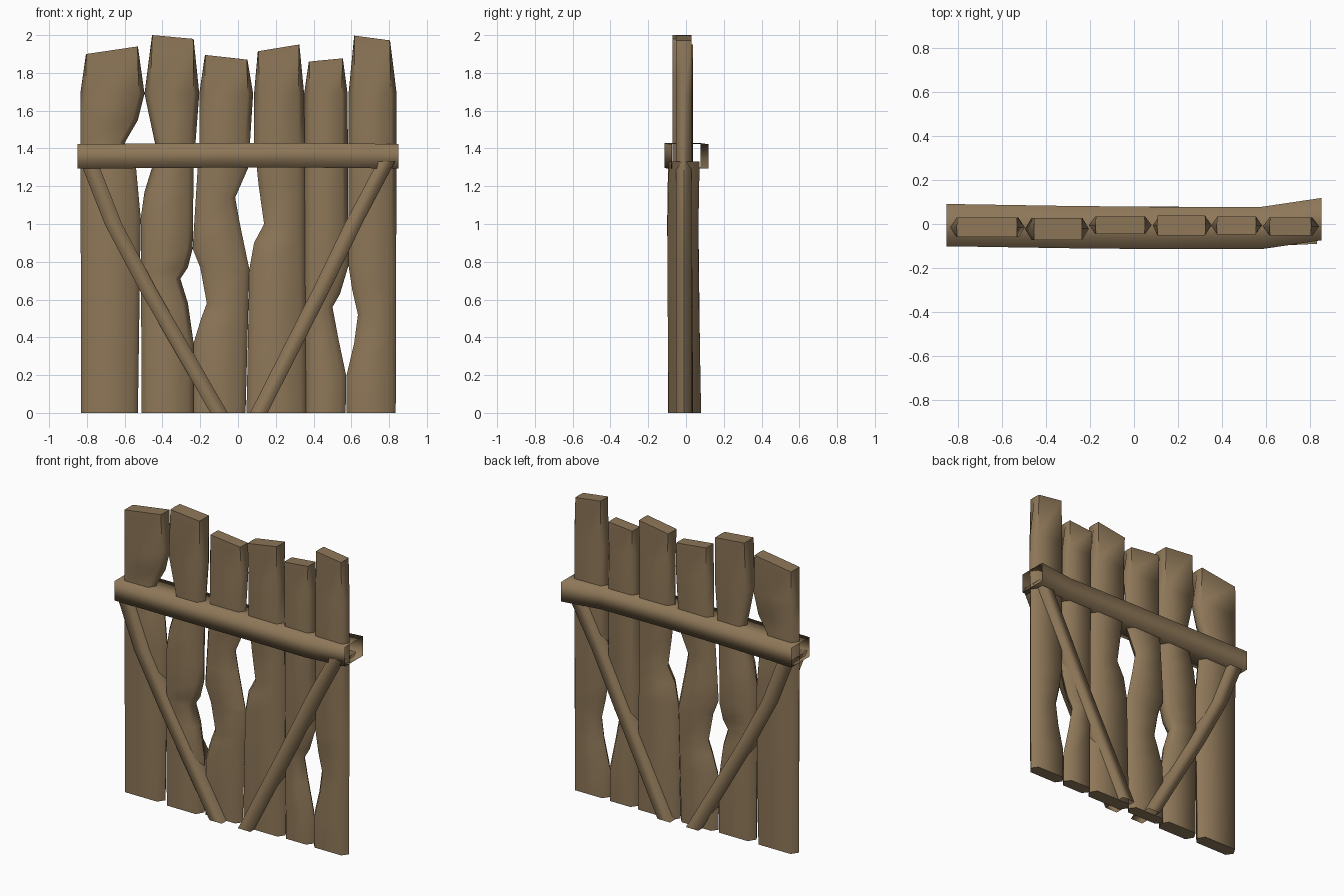
import bpy, math

if "Cube" in bpy.data.objects:
    bpy.data.objects.remove(bpy.data.objects["Cube"])

wood = bpy.data.materials.new("weathered brown wood")
wood.diffuse_color = (0.27, 0.185, 0.098, 1)
wood.use_nodes = True
wood.node_tree.nodes["Principled BSDF"].inputs["Base Color"].default_value = wood.diffuse_color


def loft(name, rings, caps):
    """Skin a list of equal closed rings; optionally cap both ends."""
    n = len(rings[0])
    verts = [p for r in rings for p in r]
    faces = []
    for k in range(len(rings) - 1):
        for i in range(n):
            j = (i + 1) % n
            faces.append((k * n + i, k * n + j, (k + 1) * n + j, (k + 1) * n + i))
    if caps:
        faces.append(tuple(reversed(range(n))))
        faces.append(tuple(range(len(verts) - n, len(verts))))
    me = bpy.data.meshes.new(name)
    me.from_pydata(verts, [], faces)
    me.materials.append(wood)
    ob = bpy.data.objects.new(name, me)
    bpy.context.collection.objects.link(ob)
    bpy.ops.object.select_all(action='DESELECT')
    ob.select_set(True)
    bpy.context.view_layer.objects.active = ob
    if caps:
        bpy.ops.object.shade_smooth_by_angle(angle=math.radians(61))
    else:
        bpy.ops.object.shade_smooth()
    return ob


def at(path, z):
    """Linear interpolation along a (z, x) edge path."""
    for (z0, x0), (z1, x1) in zip(path, path[1:]):
        if z <= z1:
            return x0 + (x1 - x0) * (z - z0) / (z1 - z0)
    return path[-1][1]


def plank(name, yf, yb, left, right, top):
    """Six-sided plank between two wavy edges, pinched to a slanted top."""
    ym = (yf + yb) / 2
    b = 0.03

    def ring(xl, xr, zl, zr, b):
        return [(xl, ym, zl), (xl + b, yf, zl), (xr - b, yf, zr),
                (xr, ym, zr), (xr - b, yb, zr), (xl + b, yb, zl)]
    zs = sorted({z for z, _ in left} | {z for z, _ in right})
    rings = [ring(at(left, z), at(right, z), z, z, b) for z in zs]
    xl, zl, xr, zr = top
    rings.append(ring(xl, xr, zl, zr, 0.002))
    loft(name, rings, True)


# upright planks, left to right
plank("plank_1", -0.06, 0.03,
      [(0, -.83), (1.69, -.835)],
      [(0, -.53), (1.03, -.515), (1.3, -.54), (1.43, -.6), (1.55, -.53), (1.69, -.495)],
      (-.805, 1.90, -.53, 1.94))
plank("plank_2", -0.072, 0.028,
      [(0, -.51), (1.03, -.515), (1.17, -.495), (1.3, -.455), (1.43, -.44), (1.69, -.495)],
      [(0, -.235), (.37, -.235), (.58, -.265), (.71, -.305), (.77, -.265), (.87, -.24),
       (1.3, -.235), (1.69, -.205)],
      (-.455, 2.0, -.235, 1.98))
plank("plank_3", -0.045, 0.035,
      [(0, -.24), (.37, -.235), (.5, -.195), (.58, -.165), (.77, -.2), (.87, -.24),
       (1.43, -.205), (1.69, -.205)],
      [(0, .04), (.76, .06), (1.0, .01), (1.14, -.015), (1.3, .055), (1.69, .08)],
      (-.175, 1.895, .05, 1.87))
plank("plank_4", -0.052, 0.038,
      [(0, .045), (.76, .06), (.9, .085), (1.0, .138), (1.2, .11), (1.43, .085), (1.69, .085)],
      [(0, .36), (1.69, .35)],
      (.105, 1.915, .325, 1.95))
plank("plank_5", -0.047, 0.035,
      [(0, .36), (1.69, .35)],
      [(0, .57), (.2, .572), (.4, .53), (.56, .5), (.63, .54), (.78, .585), (1.69, .58)],
      (.375, 1.86, .555, 1.877))
plank("plank_6", -0.052, 0.03,
      [(0, .575), (.2, .575), (.37, .615), (.52, .635), (.65, .605), (.78, .585), (1.69, .585)],
      [(0, .835), (1.69, .84)],
      (.615, 1.997, .805, 1.972))

# hollow box rail wrapped round all planks, kinked at its right end
loft("cross_rail",
     [[(x, c - .096, z - .065), (x, c - .096, z + .065), (x, c + .096, z + .065), (x, c + .096, z - .065)]
      for x, c, z in [(-.85, -.005, 1.358), (-.3, -.014, 1.362), (.1, -.018, 1.365),
                      (.58, -.018, 1.362), (.85, .022, 1.358)]], False)


# hollow diagonal braces running from the rail ends to the foot
def brace(name, path):
    h = 0.046
    loft(name, [[(x - h, yf, z), (x + h, yf, z), (x + h, yb, z), (x - h, yb, z)]
                for z, x, yf, yb in path], False)


brace("left_brace", [(0, -.1, -.095, .078), (.65, -.475, -.096, .07),
                     (1.0, -.66, -.1, .066), (1.33, -.79, -.095, .07)])
brace("right_brace", [(0, .11, -.092, .08), (.66, .445, -.098, .068),
                      (1.0, .61, -.098, .066), (1.33, .785, -.09, .072)])
